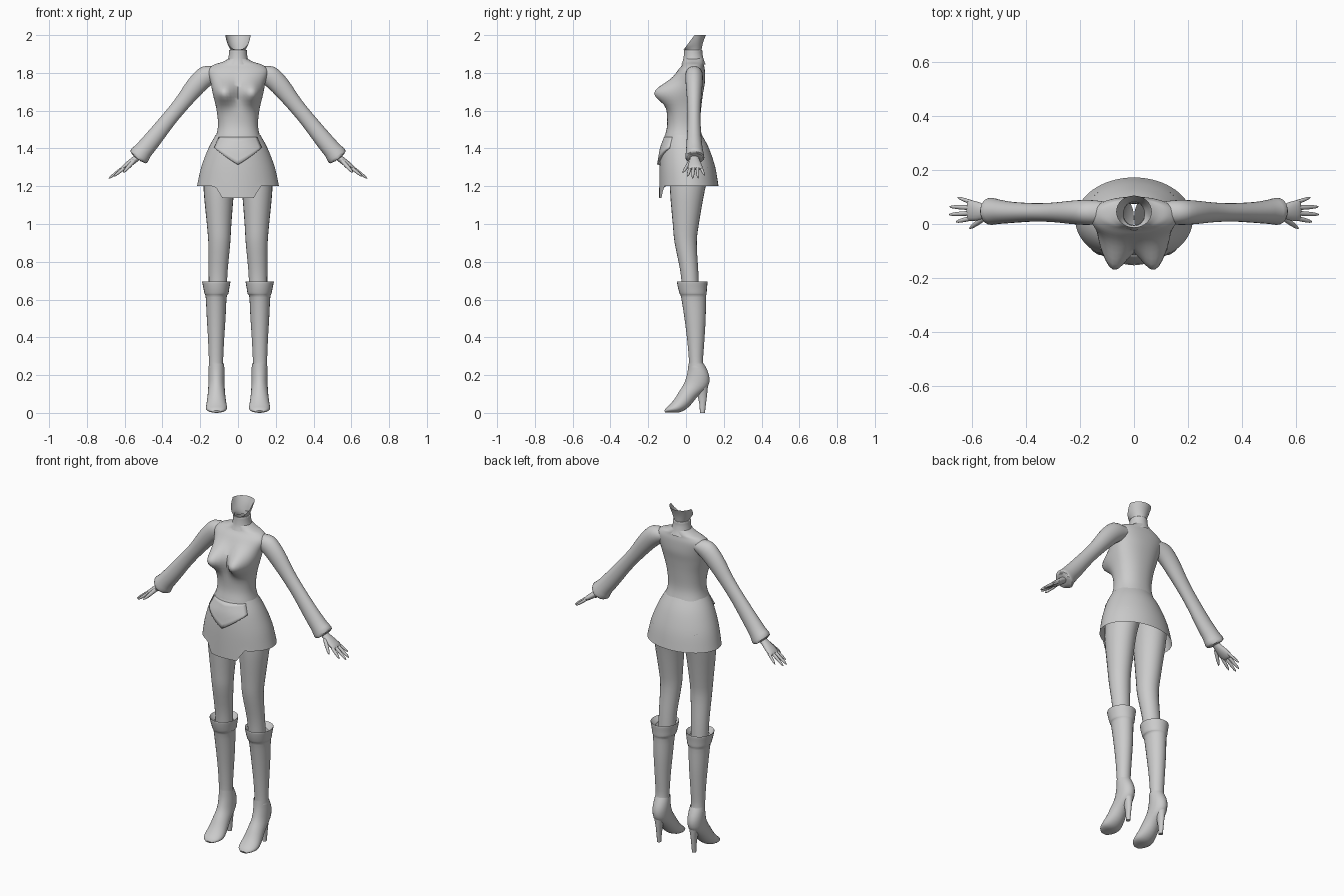
import bpy, bmesh, math
from mathutils import Vector

cube = bpy.data.objects.get("Cube")
if cube:
    bpy.data.objects.remove(cube)

grey = bpy.data.materials.new("plain_grey")
grey.use_nodes = True
COLOUR = (0.6, 0.6, 0.6, 1)
grey.diffuse_color = COLOUR
grey.node_tree.nodes["Principled BSDF"].inputs["Base Color"].default_value = COLOUR


def finish(name, bm, mirror=False, angle=50):
    """Turn a bmesh into a smooth shaded object, optionally mirrored in x."""
    bmesh.ops.recalc_face_normals(bm, faces=bm.faces)
    mesh = bpy.data.meshes.new(name)
    bm.to_mesh(mesh)
    bm.free()
    mesh.materials.append(grey)
    ob = bpy.data.objects.new(name, mesh)
    bpy.context.collection.objects.link(ob)
    if mirror:
        ob.modifiers.new("mirror", 'MIRROR').use_mirror_merge = False
    bpy.ops.object.select_all(action='DESELECT')
    ob.select_set(True)
    bpy.context.view_layer.objects.active = ob
    bpy.ops.object.shade_smooth_by_angle(angle=math.radians(angle))
    return ob


def blend(p0, p1, p2, p3, t):
    """Catmull-Rom step between p1 and p2."""
    return 0.5 * (2 * p1 + (p2 - p0) * t + (2 * p0 - 5 * p1 + 4 * p2 - p3) * t * t
                  + (3 * p1 - p0 - 3 * p2 + p3) * t ** 3)


def loft(name, rings, sides=24, steps=3, power=1.0, caps=(False, False),
         tweak=None, mirror=False):
    """Skin rings given as (centre, half axis a, half axis b)."""
    rings = [tuple(Vector(v) for v in r) for r in rings]
    n = len(rings)
    full = []
    for i in range(n - 1):
        four = [rings[max(0, min(n - 1, i + k))] for k in (-1, 0, 1, 2)]
        for s in range(steps):
            full.append([blend(*(r[j] for r in four), s / steps) for j in range(3)])
    full.append(rings[-1])
    bm = bmesh.new()
    loops = []
    for c, a, b in full:
        loop = []
        for k in range(sides):
            t = 2 * math.pi * k / sides
            ca, sa = math.cos(t), math.sin(t)
            co = (c + a * math.copysign(abs(ca) ** power, ca)
                  + b * math.copysign(abs(sa) ** power, sa))
            loop.append(bm.verts.new(tweak(co) if tweak else co))
        loops.append(loop)
    for lo, hi in zip(loops, loops[1:]):
        for k in range(sides):
            j = (k + 1) % sides
            bm.faces.new((lo[k], lo[j], hi[j], hi[k]))
    for use, loop in zip(caps, (loops[0], loops[-1])):
        if use:
            bm.faces.new(loop)
    return finish(name, bm, mirror)


def level(z, x0, x1, y0, y1):
    """Horizontal ring from its x and y limits."""
    return ((x0 + x1) / 2, (y0 + y1) / 2, z), ((x1 - x0) / 2, 0, 0), (0, (y1 - y0) / 2, 0)


def body_level(z, w, y0, y1):
    return level(z, -w, w, y0, y1)


def limb(name, points, **kw):
    """Tube in the arm plane: points are (x, y, z, thickness, y radius)."""
    rings = []
    for i, (x, y, z, t, ry) in enumerate(points):
        p, q = points[max(0, i - 1)], points[min(len(points) - 1, i + 1)]
        d = Vector((q[0] - p[0], 0, q[2] - p[2])).normalized()
        rings.append(((x, y, z), (-d.z * t, 0, d.x * t), (0, ry, 0)))
    return loft(name, rings, mirror=True, **kw)


# Torso with bust swelling
def bust(co):
    if co.y < 0.03:
        g = math.exp(-((abs(co.x) - 0.07) / 0.055) ** 2 - ((co.z - 1.695) / 0.06) ** 2)
        front = min(1, (0.03 - co.y) / 0.07)
        co.y -= 0.092 * g * front
        co.x *= 1 + 0.1 * g * front
    return co


loft("torso", [body_level(*r) for r in (
    (1.875, .05, -.012, .092), (1.857, .085, -.015, .095), (1.842, .13, -.02, .095),
    (1.81, .16, -.045, .1), (1.75, .145, -.075, .1), (1.69, .132, -.088, .09),
    (1.61, .114, -.1, .08), (1.52, .106, -.1, .075), (1.45, .122, -.115, .09),
    (1.38, .15, -.12, .11))], sides=48, steps=4, power=0.9, tweak=bust)

# Neck collar and the open nape above it
loft("neck_collar", [body_level(*r) for r in (
    (1.845, .066, -.024, .104), (1.87, .053, -.015, .094), (1.9, .048, -.011, .087),
    (1.92, .047, -.01, .086), (1.922, .041, -.005, .08))], sides=32)


def nape_cut(co):
    if co.z > 1.925 and co.y < 0.045:
        share = (co.z - 1.92) / 0.08
        co.z -= 0.078 * share * min(1, (0.045 - co.y) / 0.058)
    return co


loft("nape", [body_level(*r) for r in (
    (1.90, .04, -.004, .08), (1.92, .04, -.006, .082), (1.96, .055, -.01, .09),
    (2.0, .066, -.014, .105))], sides=32, tweak=nape_cut)

# Skirt with a longer stepped front hem
SKIRT = ((1.47, .119, -.112, .085), (1.4, .157, -.132, .122),
         (1.3, .195, -.14, .155), (1.2, .217, -.142, .172))


def hem(co):
    if co.z < 1.29 and co.y < 0:
        share = (1.29 - co.z) / 0.09
        drop = 0.062 if abs(co.x) < 0.09 else 0.03 if abs(co.x) < 0.12 else 0
        co.z -= share * drop
    return co


loft("skirt", [body_level(*r) for r in SKIRT], sides=64, steps=4, tweak=hem)


# Pointed waist panel lying over the skirt
def skirt_at(z):
    for hi, lo in zip(SKIRT, SKIRT[1:]):
        if z >= lo[0]:
            t = (hi[0] - z) / (hi[0] - lo[0])
            return [h + (l - h) * t for h, l in zip(hi, lo)]


bm = bmesh.new()
cols, rows = 16, 6
grid = []
for i in range(cols + 1):
    u = 2 * i / cols - 1
    low = 1.315 + 0.09 * abs(u)
    line = []
    for j in range(rows + 1):
        z = low + (1.46 - low) * j / rows
        _, w, y0, y1 = skirt_at(z)
        y = (y0 + y1) / 2 - (y1 - y0) / 2 * math.sqrt(1 - (0.82 * u) ** 2)
        line.append(bm.verts.new((0.82 * u * w, y - 0.012 * (1 - j / rows) - 0.002, z)))
    grid.append(line)
for a, b in zip(grid, grid[1:]):
    for j in range(rows):
        bm.faces.new((a[j], b[j], b[j + 1], a[j + 1]))
panel = finish("waist_panel", bm)
panel.modifiers.new("thickness", 'SOLIDIFY').thickness = 0.012

# Legs
loft("leg", [level(*r) for r in (
    (1.3, 0, .18, -.085, .13), (1.18, .02, .182, -.085, .1), (1.0, .035, .165, -.07, .068),
    (.9, .041, .157, -.06, .057), (.75, .055, .155, -.03, .065),
    (.64, .06, .155, -.02, .07))], mirror=True)

# Boot shafts with folded tops
loft("boot_shaft", [level(*r) for r in (
    (.67, .06, .165, -.025, .085), (.69, .044, .185, -.042, .108),
    (.694, .04, .19, -.048, .114), (.66, .046, .183, -.042, .111),
    (.63, .051, .177, -.033, .109), (.612, .06, .171, -.026, .106),
    (.5, .066, .165, -.008, .104), (.38, .074, .158, .007, .097),
    (.27, .079, .154, .016, .09), (.24, .078, .156, .014, .1))], mirror=True)

# Boot feet: front and back points of each slanted ring, then half width
rings = []
for yf, zf, yb, zb, w in (
        (.013, .262, .094, .262, .04), (.008, .215, .122, .2, .043),
        (-.008, .16, .116, .14, .043), (-.035, .115, .06, .085, .046),
        (-.06, .075, .015, .032, .052), (-.085, .045, -.03, .004, .056),
        (-.105, .026, -.08, .001, .044), (-.115, .012, -.11, .001, .02)):
    rings.append(((.114, (yf + yb) / 2, (zf + zb) / 2), (w, 0, 0),
                  (0, (yb - yf) / 2, (zb - zf) / 2)))
loft("boot_foot", rings, caps=(False, True), mirror=True)
loft("boot_heel", [level(*r) for r in (
    (.16, .084, .146, .055, .118), (.1, .096, .132, .06, .112),
    (.05, .101, .127, .07, .106), (0, .103, .125, .074, .1))],
    sides=16, caps=(False, True), mirror=True)

# Sleeves with wide cuffs
limb("sleeve", (
    (.11, .043, 1.80, .035, .04), (.165, .043, 1.785, .054, .046), (.22, .043, 1.735, .052, .044),
    (.3, .043, 1.635, .042, .036), (.37, .043, 1.55, .041, .034), (.45, .043, 1.45, .046, .039),
    (.5, .045, 1.39, .049, .045), (.53, .047, 1.352, .05, .05), (.532, .047, 1.35, .04, .04),
    (.51, .047, 1.38, .024, .026)))

# Hands
limb("palm", ((.5, .045, 1.385, .02, .024), (.54, .045, 1.347, .018, .024),
              (.575, .047, 1.32, .017, .034), (.605, .05, 1.298, .013, .038),
              (.615, .05, 1.291, .007, .034)), sides=16, caps=(True, True))
for name, base, tip, r in (
        ("thumb", (.55, .025, 1.335), (.608, -.016, 1.272), .011),
        ("index_finger", (.6, .022, 1.298), (.658, .008, 1.252), .009),
        ("middle_finger", (.605, .04, 1.3), (.684, .035, 1.241), .009),
        ("ring_finger", (.605, .06, 1.3), (.682, .064, 1.243), .009),
        ("little_finger", (.595, .078, 1.302), (.652, .098, 1.257), .008)):
    a, b = Vector(base), Vector(tip)
    limb(name, [(*a.lerp(b, t), r * s, r * s)
                for t, s in ((0, 1), (.45, .95), (.85, .65), (1, .15))],
         sides=10, steps=2, caps=(True, True))
